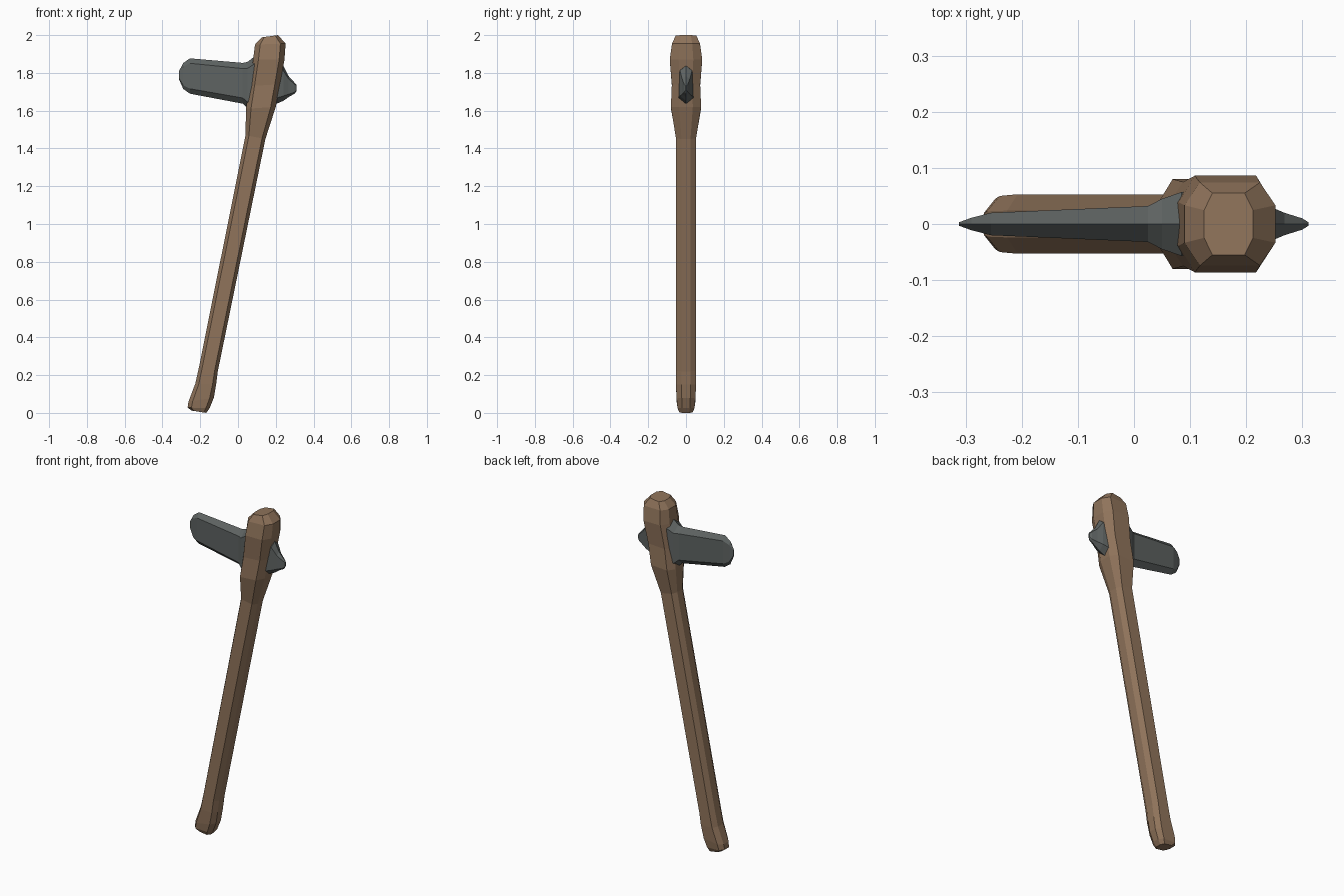
import bpy, bmesh

def material(name, rgb):
    m = bpy.data.materials.new(name)
    m.diffuse_color = (*rgb, 1)
    return m

def loft(name, rings, mat):
    """Skin a list of rings (equal point counts) and cap both ends."""
    bm = bmesh.new()
    loops = [[bm.verts.new(p) for p in r] for r in rings]
    n = len(loops[0])
    for a, b in zip(loops, loops[1:]):
        for i in range(n):
            j = (i + 1) % n
            bm.faces.new((a[i], a[j], b[j], b[i]))
    bm.faces.new(loops[0])
    bm.faces.new(loops[-1])
    bmesh.ops.recalc_face_normals(bm, faces=bm.faces)
    me = bpy.data.meshes.new(name)
    bm.to_mesh(me)
    bm.free()
    me.materials.append(mat)
    ob = bpy.data.objects.new(name, me)
    bpy.context.collection.objects.link(ob)
    return ob

wood = material("brown wood", (0.28, 0.175, 0.105))
stone = material("grey stone", (0.112, 0.125, 0.122))

# Wooden handle: tilted octagon sections (left x, left z, right x, right z, half depth)
handle = [
    (-.245, .012, -.168, .000, .035),
    (-.267, .028, -.150, .025, .045),
    (-.262, .060, -.128, .080, .050),
    (-.226, .155, -.116, .150, .053),
    (-.207, .240, -.107, .220, .053),
    (.040, 1.470, .145, 1.450, .053),
    (.042, 1.610, .200, 1.620, .080),
    (.060, 1.730, .222, 1.740, .075),
    (.080, 1.870, .246, 1.870, .086),
    (.090, 1.950, .252, 1.955, .074),
    (.125, 1.988, .212, 2.000, .055),
]

def octagon(xl, zl, xr, zr, h):
    pts = [(0, -.45), (.17, -1), (.83, -1), (1, -.45), (1, .45), (.83, 1), (.17, 1), (0, .45)]
    return [(xl + (xr - xl) * u, h * v, zl + (zr - zl) * u) for u, v in pts]

loft("handle", [octagon(*s) for s in handle], wood)

# Stone blade through the head: ridged sections (x, top z, bottom z, half thickness)
blade = [
    (-.312, 1.810, 1.765, .003),
    (-.290, 1.852, 1.715, .011),
    (-.255, 1.877, 1.690, .020),
    (.025, 1.853, 1.637, .032),
    (.050, 1.858, 1.612, .045),
    (.085, 1.885, 1.610, .057),
    (.200, 1.850, 1.635, .040),
    (.240, 1.838, 1.652, .032),
    (.268, 1.783, 1.672, .020),
    (.300, 1.748, 1.690, .010),
    (.311, 1.735, 1.705, .003),
]

def ridged(x, zt, zb, t):
    c = (zt - zb) * .14
    return [(x, 0, zt), (x, t, zt - c), (x, t, zb + c),
            (x, 0, zb), (x, -t, zb + c), (x, -t, zt - c)]

loft("stone_blade", [ridged(*s) for s in blade], stone)
